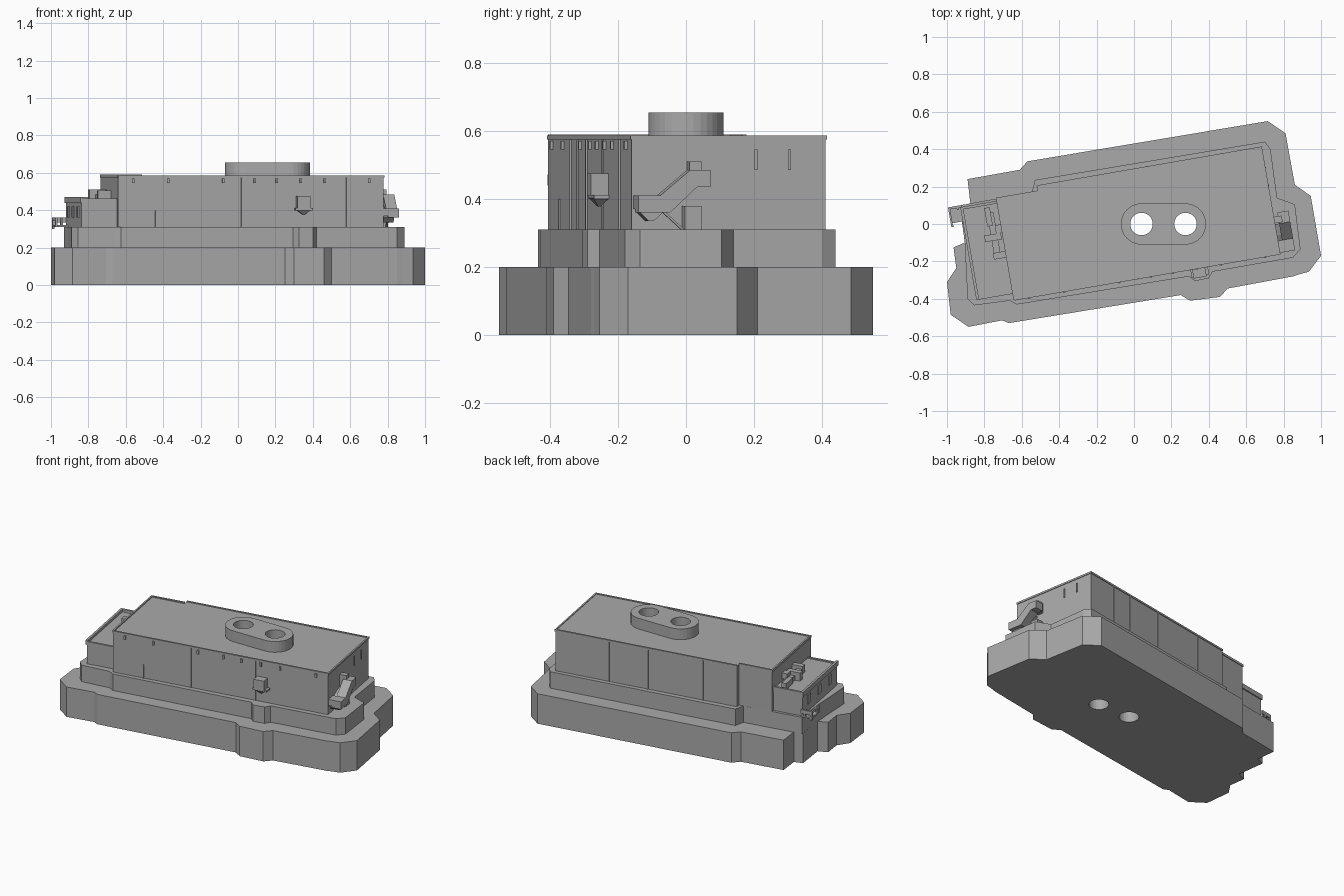
import bpy, bmesh, math
from mathutils import Matrix

grey = bpy.data.materials.new("warm_grey")
grey.diffuse_color = (0.4, 0.4, 0.4, 1)
TURN = Matrix.Rotation(math.radians(9.82), 4, 'Z')   # building sits turned on the grid
IDENT = Matrix.Identity(4)


def finish(name, bm, matrix):
    bmesh.ops.recalc_face_normals(bm, faces=bm.faces)
    mesh = bpy.data.meshes.new(name)
    bm.transform(matrix)
    bm.to_mesh(mesh)
    bm.free()
    mesh.materials.append(grey)
    ob = bpy.data.objects.new(name, mesh)
    bpy.context.collection.objects.link(ob)
    return ob


def prism(name, pts, z0, z1, matrix=IDENT):
    """Extrude a flat outline from z0 up to z1."""
    bm = bmesh.new()
    face = bm.faces.new([bm.verts.new((x, y, z0)) for x, y in pts])
    up = bmesh.ops.extrude_face_region(bm, geom=[face])["geom"]
    bmesh.ops.translate(bm, vec=(0, 0, z1 - z0),
                        verts=[v for v in up if isinstance(v, bmesh.types.BMVert)])
    return finish(name, bm, matrix)


def boxes(name, specs, matrix=TURN):
    """One object from boxes given as (x0, x1, y0, y1, z0, z1)."""
    bm = bmesh.new()
    for x0, x1, y0, y1, z0, z1 in specs:
        m = Matrix.Translation(((x0 + x1) / 2, (y0 + y1) / 2, (z0 + z1) / 2))
        bmesh.ops.create_cube(bm, size=1, matrix=m @ Matrix.Diagonal((x1 - x0, y1 - y0, z1 - z0, 1)))
    return finish(name, bm, matrix)


def side_profile(name, pts, x0, x1):
    """Extrude a (y, z) profile along local x."""
    axes = Matrix(((0, 0, 1, 0), (1, 0, 0, 0), (0, 1, 0, 0), (0, 0, 0, 1)))
    return prism(name, pts, x0, x1, TURN @ axes)


# stepped base slab
base = prism("base_slab", [
    (-.89, .24), (-.61, .29), (-.57, .335), (.715, .55), (.81, .485), (.86, .21), (.945, .15),
    (1, -.17), (.935, -.255), (.88, -.27), (.85, -.28), (.50, -.345), (.46, -.39), (.30, -.41),
    (.25, -.38), (-.67, -.53), (-.705, -.515), (-.885, -.55), (-.98, -.485), (-1, -.31),
    (-.95, -.235), (-.965, -.125), (-.905, -.10), (-.93, .09), (-.875, .11)], 0, .2)

# second tier
tier = prism("plinth_tier", [
    (-.93, .10), (-.545, .17), (-.53, .235), (.70, .44), (.73, .40), (.765, .14), (.86, .105),
    (.89, -.135), (.85, -.18), (.42, -.255), (.40, -.29), (.325, -.305), (.295, -.28),
    (-.625, -.43), (-.665, -.41), (-.855, -.435), (-.89, -.40), (-.905, -.10)], .2, .31)

# main hall with its narrower back-left bay
hall_outline = [(-.70, -.29), (.74, -.29), (.74, .288), (-.478, .288), (-.478, .26), (-.70, .26)]
hall = prism("main_hall", hall_outline, .31, .583, TURN)

# rounded roof block
turret_pts = []
for cx, start in ((.275, -90), (.04, 90)):
    for i in range(17):
        a = math.radians(start + i * 180 / 16)
        turret_pts.append((cx + .11 * math.cos(a), .11 * math.sin(a)))
turret = prism("roof_block", turret_pts, .58, .655)

# two round shafts through the whole stack
bm = bmesh.new()
for cx in (.04, .275):
    bmesh.ops.create_cone(bm, cap_ends=True, segments=32, radius1=.06, radius2=.06,
                          depth=2, matrix=Matrix.Translation((cx, 0, .3)))
cutter = finish("shaft_cutter", bm, IDENT)
cutter.hide_render = True
cutter.display_type = 'WIRE'
for ob in (base, tier, hall, turret):
    mod = ob.modifiers.new("shafts", 'BOOLEAN')
    mod.object = cutter
    mod.solver = 'EXACT'

# roof edge lip
boxes("roof_lip", [(-.70, .744, -.294, -.282, .575, .587), (-.478, .744, .280, .292, .575, .587),
                   (.734, .744, -.294, .292, .575, .587), (-.704, -.694, -.29, .264, .575, .59),
                   (-.70, -.478, .252, .264, .575, .59)])

# wall seams and small brackets under the eaves
seams = [(u - .003, u + .003, -.295, -.285, .31, .575) for u in (-.305, -.18, -.03, .254, .54)]
seams.append((-.50, -.494, -.295, -.285, .31, .40))
seams += [(u - .003, u + .003, .283, .293, .31, .575) for u in (-.25, .12, .38, .53)]
boxes("wall_seams", seams)
boxes("eave_brackets", [(u - .006, u + .006, -.299, -.285, .545, .57)
                        for u in (-.62, -.43, -.13, .04, .16, .29, .42, .66)])
boxes("end_wall_slots", [(.735, .746, v - .004, v + .004, .485, .545) for v in (.08, .18)])

# low front cabin with parapet
boxes("low_cabin", [(-.893, -.69, -.25, .24, .31, .455)])
boxes("cabin_parapet", [(-.90, -.885, -.257, .247, .44, .472), (-.90, -.69, -.257, -.243, .44, .462),
                        (-.90, -.69, .233, .247, .44, .472)])
boxes("cabin_vents", [(-.899, -.89, v - .02, v + .02, .36, .42) for v in (-.15, .0, .15)])

# equipment on the cabin roof
boxes("cabin_equipment", [(-.775, -.745, .12, .22, .45, .495), (-.80, -.71, .04, .075, .45, .51),
                          (-.765, -.73, -.05, .19, .45, .485), (-.77, -.70, -.06, -.025, .45, .505),
                          (-.735, -.70, .075, .12, .47, .51)])

# small railing at the left end
boxes("end_railing", [(-.965, -.89, .245, .257, .335, .36), (-.965, -.955, .15, .257, .345, .36),
                      (-.965, -.953, .245, .257, .30, .36), (-.965, -.953, .15, .162, .31, .36),
                      (-.965, -.89, .17, .257, .31, .32), (-.92, -.908, .235, .257, .31, .36)])

# wall lamp on the front
boxes("lamp_housing", [(.265, .335, -.342, -.285, .41, .475), (.255, .35, -.335, -.285, .40, .412)])
bm = bmesh.new()
bmesh.ops.create_cone(bm, cap_ends=True, segments=4, radius1=.008, radius2=.055, depth=.025,
                      matrix=Matrix.Translation((.302, -.312, .39)) @ Matrix.Diagonal((1, .6, 1, 1))
                      @ Matrix.Rotation(math.pi / 4, 4, 'Z'))
finish("lamp_tip", bm, TURN)

# cranked duct on the right end
side_profile("end_duct", [(-.285, .36), (-.285, .41), (-.22, .41), (-.13, .485), (-.07, .485),
                          (-.07, .435), (-.11, .435), (-.19, .36)], .765, .825)
side_profile("duct_wedge", [(-.275, .36), (-.25, .335), (-.235, .335), (-.13, .43), (-.19, .41)],
             .74, .80)
side_profile("duct_strut", [(-.205, .36), (-.195, .36), (-.14, .31), (-.15, .31)], .775, .785)
boxes("duct_fittings", [(.74, .785, -.125, -.09, .44, .51), (.74, .77, -.285, -.22, .37, .41),
                        (.735, .79, -.14, -.09, .31, .38)])
